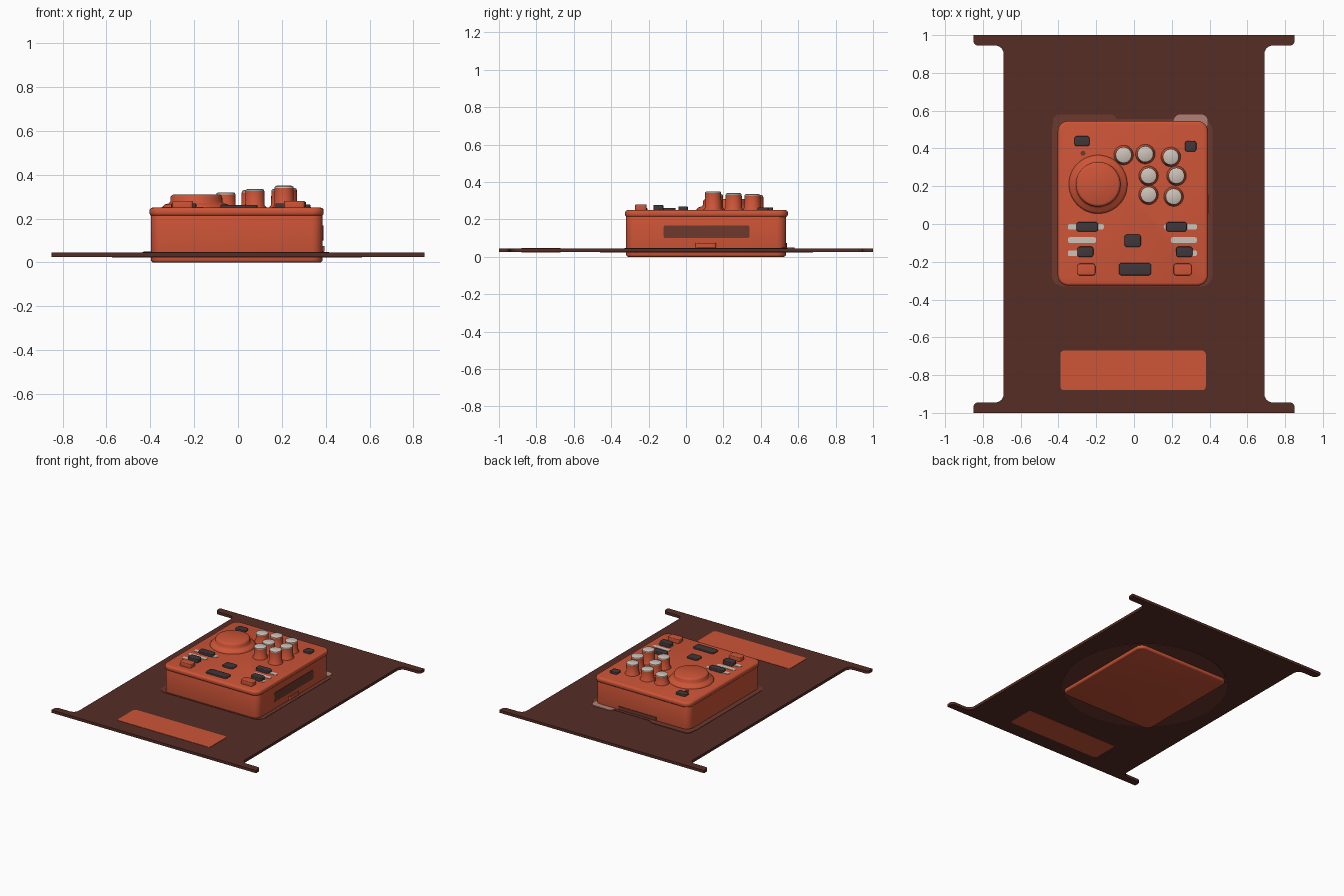
import bpy, bmesh, math

if "Cube" in bpy.data.objects:
    bpy.data.objects.remove(bpy.data.objects["Cube"])


def material(name, rgb):
    m = bpy.data.materials.new(name)
    m.diffuse_color = (*rgb, 1)
    m.use_nodes = True
    m.node_tree.nodes["Principled BSDF"].inputs["Base Color"].default_value = m.diffuse_color
    return m


ORANGE = material("orange", (0.61, 0.089, 0.038))
BROWN = material("dark brown", (0.093, 0.026, 0.018))
MID = material("mid brown", (0.15, 0.04, 0.026))
BLACK = material("charcoal", (0.051, 0.037, 0.040))
GREY = material("light grey", (0.61, 0.546, 0.485))
PINK = material("dusty pink", (0.434, 0.216, 0.181))


def finish(name, bm, mat):
    bmesh.ops.recalc_face_normals(bm, faces=bm.faces[:])
    me = bpy.data.meshes.new(name)
    bm.to_mesh(me)
    bm.free()
    me.materials.append(mat)
    ob = bpy.data.objects.new(name, me)
    bpy.context.collection.objects.link(ob)
    bpy.ops.object.select_all(action='DESELECT')
    ob.select_set(True)
    bpy.context.view_layer.objects.active = ob
    bpy.ops.object.shade_smooth_by_angle(angle=math.radians(40))
    return ob


def extrude(name, pts, z0, z1, mat, bevel=0):
    """Extrude a flat outline from z0 to z1, optionally rounding its rims."""
    bm = bmesh.new()
    base = bm.faces.new([bm.verts.new((x, y, z0)) for x, y in pts])
    res = bmesh.ops.extrude_face_region(bm, geom=[base], use_keep_orig=True)
    for v in res['geom']:
        if isinstance(v, bmesh.types.BMVert):
            v.co.z = z1
    bmesh.ops.recalc_face_normals(bm, faces=bm.faces[:])
    if bevel:
        rims = [e for e in bm.edges if abs(e.verts[0].co.z - e.verts[1].co.z) < 1e-6]
        bmesh.ops.bevel(bm, geom=rims, offset=bevel, segments=3, profile=0.5, affect='EDGES')
    return finish(name, bm, mat)


def arc(cx, cy, r, a0, a1, n=6):
    return [(cx + r * math.cos(math.radians(a0 + (a1 - a0) * i / n)),
             cy + r * math.sin(math.radians(a0 + (a1 - a0) * i / n))) for i in range(n + 1)]


def slab(name, x0, x1, y0, y1, z0, z1, mat, r=0.012, bevel=0):
    """Box with rounded vertical corners."""
    pts = (arc(x1 - r, y1 - r, r, 0, 90) + arc(x0 + r, y1 - r, r, 90, 180)
           + arc(x0 + r, y0 + r, r, 180, 270) + arc(x1 - r, y0 + r, r, 270, 360))
    return extrude(name, pts, z0, z1, mat, bevel)


def lathe(name, x, y, profile, mat, segs=32):
    """Closed turned shape from (radius, z) points, bottom to top."""
    bm = bmesh.new()
    rings = [[bm.verts.new((x + r * math.cos(2 * math.pi * i / segs),
                            y + r * math.sin(2 * math.pi * i / segs), z))
              for i in range(segs)] for r, z in profile]
    for a, b in zip(rings, rings[1:]):
        for i in range(segs):
            j = (i + 1) % segs
            bm.faces.new((a[i], a[j], b[j], b[i]))
    bm.faces.new(rings[0])
    bm.faces.new(rings[-1])
    return finish(name, bm, mat)


# Backing sheet with four end tabs: one quarter outline, mirrored
quarter = arc(0.735, 0.90, 0.045, 180, 90) + arc(0.825, 0.97, 0.025, -90, 0) + [(0.85, 1.0)]
outline = (quarter + [(-x, y) for x, y in reversed(quarter)]
           + [(-x, -y) for x, y in quarter] + [(x, -y) for x, y in reversed(quarter)])
extrude("backing_sheet", outline, 0.025, 0.045, BROWN)

# Label panel on both faces of the sheet
slab("label_panel_top", -0.39, 0.38, -0.88, -0.67, 0.043, 0.0475, ORANGE, 0.02)
slab("label_panel_underside", -0.39, 0.38, -0.88, -0.67, 0.0225, 0.027, ORANGE, 0.02)

# Recess disc below and margin around the body
lathe("underside_disc", -0.005, 0.11, [(0.57, 0.022), (0.57, 0.027)], MID, 64)
slab("body_margin", -0.435, 0.415, -0.33, 0.555, 0.043, 0.0475, MID, 0.06)
slab("back_margin_patch", -0.43, -0.09, 0.50, 0.58, 0.043, 0.049, MID, 0.035)
slab("back_corner_patch", 0.21, 0.39, 0.50, 0.58, 0.043, 0.05, PINK, 0.035)

# Body and lid
slab("body", -0.397, 0.386, -0.32, 0.535, 0.0, 0.225, ORANGE, 0.05, 0.012)
slab("lid", -0.404, 0.391, -0.326, 0.545, 0.212, 0.25, ORANGE, 0.055, 0.014)
slab("side_latch", 0.37, 0.395, 0.05, 0.16, 0.05, 0.075, ORANGE, 0.01)
slab("back_slot", -0.13, 0.185, 0.53, 0.539, 0.05, 0.075, MID, 0.003)

# Side panel: rounded plate turned to face right
panel = slab("side_panel", -0.12, 0.34, 0.10, 0.168, 0.383, 0.389, MID, 0.012)
for v in panel.data.vertices:
    v.co = (v.co.z, v.co.x, v.co.y)
panel.data.update()

# Dial
lathe("dial", -0.19, 0.21, [(0.155, 0.24), (0.155, 0.252), (0.145, 0.264), (0.125, 0.27),
                            (0.119, 0.278), (0.118, 0.298), (0.113, 0.306), (0.105, 0.31)],
      ORANGE, 48)

# Knobs with grey caps
knobs = [(-0.055, 0.365, 0.32), (0.06, 0.37, 0.33), (0.195, 0.355, 0.335),
         (0.077, 0.255, 0.33), (0.225, 0.255, 0.34), (0.077, 0.155, 0.335), (0.21, 0.145, 0.35)]
for i, (x, y, top) in enumerate(knobs, 1):
    lathe(f"knob_{i}", x, y, [(0.052, 0.24), (0.052, 0.252), (0.044, 0.262), (0.043, top - 0.01)],
          ORANGE, 24)
    lathe(f"knob_cap_{i}", x, y, [(0.043, top - 0.011), (0.042, top - 0.004), (0.035, top)],
          GREY, 24)

# Grey slider stripes, both sides
for i, (y, left, right) in enumerate([(-0.015, -0.16, 0.16), (-0.085, -0.20, 0.195),
                                      (-0.155, -0.22, 0.22)], 1):
    slab(f"left_stripe_{i}", -0.35, left, y - 0.015, y + 0.015, 0.246, 0.253, GREY, 0.01)
    slab(f"right_stripe_{i}", right, 0.333, y - 0.015, y + 0.015, 0.246, 0.253, GREY, 0.01)

# Buttons: name, x range, y range, top, colour
buttons = [
    ("back_left_button", -0.315, -0.235, 0.412, 0.465, 0.265, BLACK),
    ("back_right_button", 0.27, 0.33, 0.383, 0.44, 0.265, BLACK),
    ("left_slider", -0.305, -0.19, -0.04, 0.01, 0.27, BLACK),
    ("right_slider", 0.17, 0.28, -0.04, 0.01, 0.27, BLACK),
    ("centre_button", -0.05, 0.036, -0.122, -0.055, 0.262, BLACK),
    ("left_key", -0.30, -0.215, -0.175, -0.12, 0.277, BLACK),
    ("right_key", 0.223, 0.31, -0.175, -0.12, 0.277, BLACK),
    ("front_bar", -0.08, 0.09, -0.272, -0.207, 0.262, BLACK),
    ("front_left_button", -0.30, -0.205, -0.272, -0.21, 0.28, ORANGE),
    ("front_right_button", 0.21, 0.305, -0.272, -0.21, 0.28, ORANGE),
]
for name, x0, x1, y0, y1, top, mat in buttons:
    slab(name, x0, x1, y0, y1, 0.24, top, mat, 0.014, 0.005)

# Small indicator dot
lathe("indicator", -0.27, 0.375, [(0.013, 0.246), (0.013, 0.254)], MID, 12)
